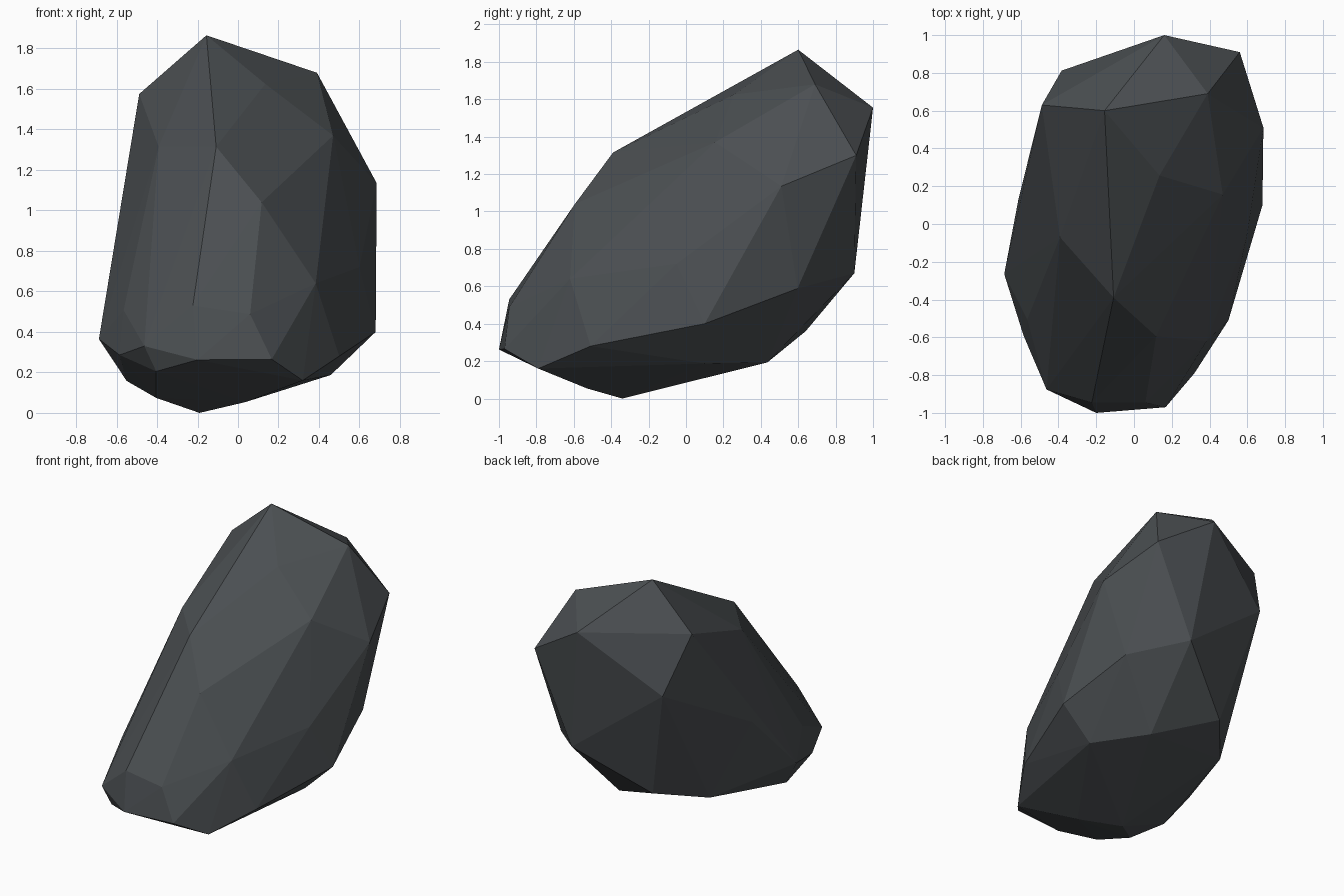
import bpy, bmesh

# Corner points of the faceted boulder, grouped by region
crown = [(.16, 1, 1.555), (.56, .91, 1.30), (-.156, .60, 1.865), (.39, .69, 1.68),
         (-.488, .63, 1.575), (-.383, .812, 1.17)]
slope = [(.135, .257, 1.625), (.47, .156, 1.37), (-.108, -.39, 1.315), (.117, -.594, 1.04),
         (-.392, -.07, 1.315), (-.565, -.505, .507), (-.223, -.945, .53),
         (.06, -.945, .488), (.384, -.62, .64), (.60, -.05, .72)]
sides = [(.685, .51, 1.135), (.68, .10, .40), (.50, -.51, .28), (-.687, -.265, .365),
         (-.612, .13, .79), (.57, .596, .588), (.273, .90, .67)]
nose = [(.32, -.79, .16), (.167, -.97, .265), (-.20, -1, .262), (-.463, -.876, .33),
        (-.585, -.59, .286), (-.404, -.85, .205)]
underside = [(.222, .435, .193), (-.186, .64, .36), (-.433, .35, .285), (.458, .10, .187),
             (.05, -.077, .107), (-.19, -.34, 0), (.035, -.527, .053),
             (-.404, -.52, .074), (-.55, -.35, .158)]

# Wrap the points in a flat-faced hull
bm = bmesh.new()
for p in crown + slope + sides + nose + underside:
    bm.verts.new(p)
hull = bmesh.ops.convex_hull(bm, input=bm.verts[:])
loose = [v for v in bm.verts if not v.link_faces]
bmesh.ops.delete(bm, geom=loose, context='VERTS')
bmesh.ops.recalc_face_normals(bm, faces=bm.faces[:])
mesh = bpy.data.meshes.new("boulder")
bm.to_mesh(mesh)
bm.free()

# Single dark slate colour
stone = bpy.data.materials.new("dark slate")
stone.diffuse_color = (.07, .078, .084, 1)
mesh.materials.append(stone)
boulder = bpy.data.objects.new("boulder", mesh)
bpy.context.collection.objects.link(boulder)
